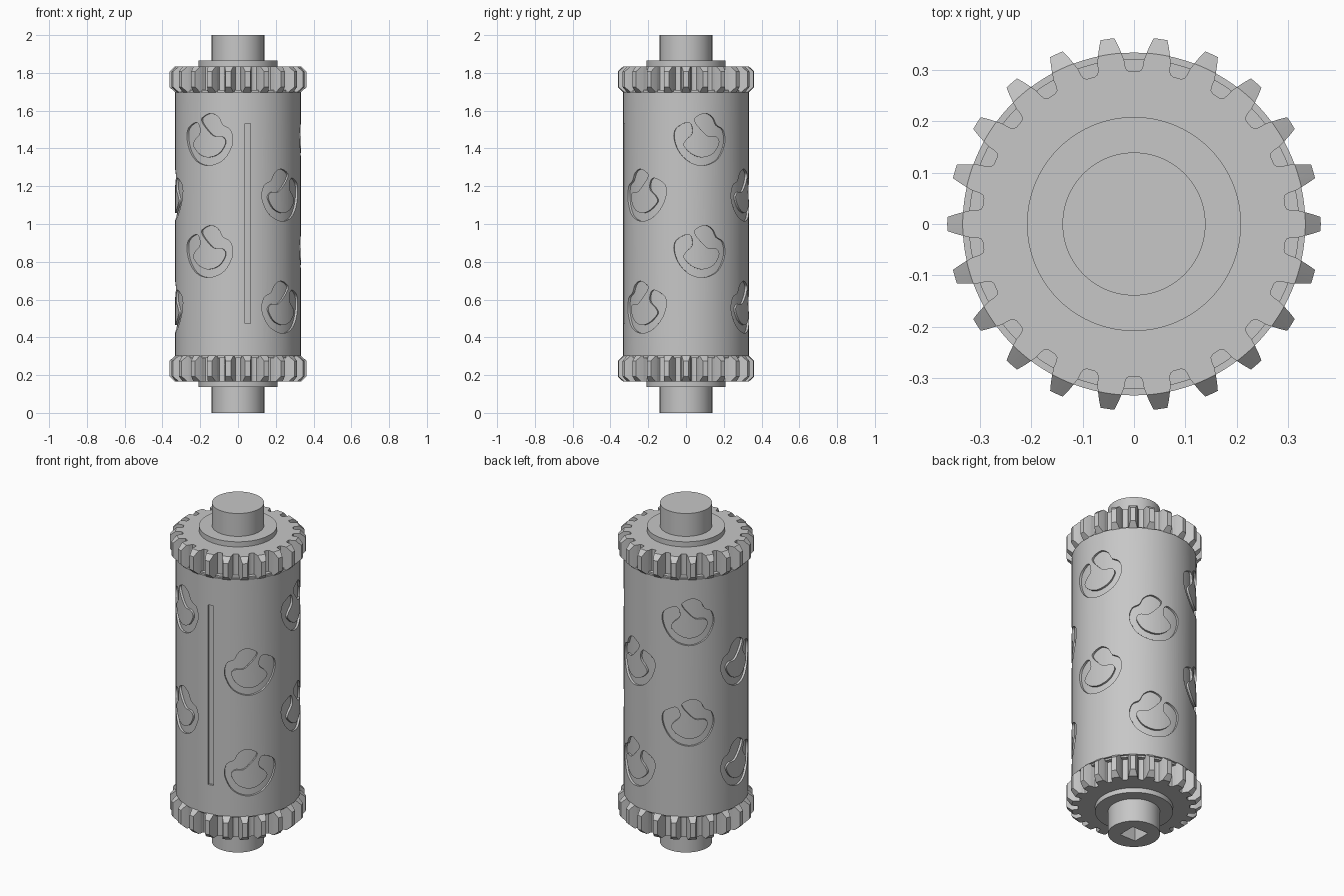
import bpy, bmesh, math
from mathutils import Vector

cube = bpy.data.objects.get("Cube")
if cube:
    bpy.data.objects.remove(cube, do_unlink=True)

R = 0.333            # drum radius
FLOOR = 0.321        # radius at the bottom of the recesses
TEETH = 22

steel = bpy.data.materials.new("plain_grey")
steel.use_nodes = True
GREY = (0.57, 0.57, 0.57, 1)
steel.diffuse_color = GREY
steel.node_tree.nodes["Principled BSDF"].inputs["Base Color"].default_value = GREY


def finish(name, bm):
    bmesh.ops.recalc_face_normals(bm, faces=bm.faces[:])
    mesh = bpy.data.meshes.new(name)
    bm.to_mesh(mesh)
    bm.free()
    mesh.materials.append(steel)
    obj = bpy.data.objects.new(name, mesh)
    bpy.context.collection.objects.link(obj)
    return obj


def loft(name, loops, closed=False):
    """Skin equal-length point loops; cap the ends, or join last to first."""
    bm = bmesh.new()
    rings = [[bm.verts.new(p) for p in loop] for loop in loops]
    pairs = list(zip(rings, rings[1:]))
    if closed:
        pairs.append((rings[-1], rings[0]))
    n = len(rings[0])
    for a, b in pairs:
        for i in range(n):
            j = (i + 1) % n
            bm.faces.new((a[i], a[j], b[j], b[i]))
    if not closed:
        caps = [bm.faces.new(rings[0]), bm.faces.new(rings[-1])]
        bmesh.ops.triangulate(bm, faces=[f for f in caps if n < 100])
    return finish(name, bm)


def polar(r, angle, z):
    return Vector((r * math.cos(angle), r * math.sin(angle), z))


def lathe(name, profile, closed=False, sides=144):
    return loft(name, [[polar(r, math.tau * i / sides, z) for i in range(sides)]
                       for r, z in profile], closed)


def boolean(obj, tool, operation):
    mod = obj.modifiers.new("cut", 'BOOLEAN')
    mod.operation, mod.solver, mod.object = operation, 'EXACT', tool
    bpy.context.view_layer.objects.active = obj
    bpy.ops.object.modifier_apply(modifier=mod.name)
    bpy.data.objects.remove(tool, do_unlink=True)


def smooth_loop(points, steps=4):
    """Rounded closed outline through the points."""
    out, n = [], len(points)
    for i in range(n):
        p0, p1, p2, p3 = (Vector(points[(i + k) % n]) for k in (-1, 0, 1, 2))
        for s in range(steps):
            t = s / steps
            out.append(0.5 * (2 * p1 + (p2 - p0) * t
                              + (2 * p0 - 5 * p1 + 4 * p2 - p3) * t ** 2
                              + (3 * p1 - p0 - 3 * p2 + p3) * t ** 3))
    return out


def wrapped_cutter(name, outline, azimuth, z):
    """Flat outline wrapped round the drum and extended radially."""
    return loft(name, [[polar(r, azimuth + p[0] / R, z + p[1]) for p in outline]
                       for r in (0.26, 0.4)])


# Drum: inner core plus a thin pierced sleeve
core = lathe("drum_core", [(FLOOR, 0.29), (FLOOR, 1.71)])
sleeve = lathe("drum_sleeve", [(R, 0.30), (R, 1.70), (FLOOR - 0.01, 1.70),
                               (FLOOR - 0.01, 0.30)], closed=True)

# Curved pocket outline: a thin arc with two lobes
pocket = smooth_loop([
    (-.03, .115), (.022, .138), (.066, .117), (.09, .075), (.13, .05),
    (.143, -.015), (.11, -.09), (.06, -.127), (0, -.138), (-.065, -.117),
    (-.117, -.064), (-.143, .005), (-.133, .058), (-.075, .09), (-.05, .074),
    (-.047, .03), (-.08, -.003), (-.092, -.035), (-.045, -.08), (.012, -.095),
    (.072, -.072), (.106, -.016), (.088, .014), (.04, .018), (0, .053), (-.03, .09)])
mirrored = [Vector((-p.x, p.y)) for p in reversed(pocket)]

# Six columns of pockets, two per column, alternating in height and handedness
for column in range(6):
    azimuth = math.radians(-43 + 56.7 * column)
    high = column % 2
    for row in range(2):
        z = 0.56 + 0.593 * row + 0.295 * high
        boolean(sleeve, wrapped_cutter("pocket_cutter", pocket if high else mirrored,
                                       azimuth, z), 'DIFFERENCE')

# Long seam slot
slot = [(-.0155, -.53), (.0155, -.53), (.0155, .53), (-.0155, .53)]
boolean(sleeve, wrapped_cutter("slot_cutter", slot, math.radians(-81), 1.003), 'DIFFERENCE')

# Gear outline: valley floor, fillet, flank and tip for each tooth
half_tooth = [(0.296, .1427), (0.296, .118), (0.299, .096), (0.308, .086),
              (0.320, .082), (0.333, .069), (0.348, .054), (0.366, .034)]
gear_outline = []
for k in range(TEETH):
    mid = math.tau * k / TEETH
    gear_outline += [(r, mid - a) for r, a in half_tooth]
    gear_outline += [(r, mid + a) for r, a in reversed(half_tooth[1:])]


def gear(name, z0, z1):
    obj = loft(name, [[polar(r, a, z) for r, a in gear_outline] for z in (z0, z1)])
    limit = lathe("gear_chamfer", [(R, z0), (0.363, z0 + .028),
                                   (0.363, z1 - .028), (R, z1)])
    boolean(obj, limit, 'INTERSECT')
    return obj


gears = [gear("lower_gear", 0.165, 0.303), gear("upper_gear", 1.697, 1.835)]

# Collars and shaft
collars = [lathe("lower_collar", [(0.208, 0.137), (0.208, 0.17)]),
           lathe("upper_collar", [(0.208, 1.83), (0.208, 1.865)])]
shaft = lathe("shaft", [(0.139, 0), (0.139, 2)])

# Square drive socket in the lower shaft end
h = 0.053
socket = loft("socket_cutter", [[(-h, -h, z), (h, -h, z), (h, h, z), (-h, h, z)]
                                for z in (-0.1, 0.18)])
boolean(shaft, socket, 'DIFFERENCE')

# Smooth round walls, sharp corners
bpy.ops.object.select_all(action='DESELECT')
for obj in [core, sleeve, shaft] + gears + collars:
    obj.select_set(True)
bpy.context.view_layer.objects.active = core
bpy.ops.object.shade_smooth_by_angle(angle=math.radians(25))
